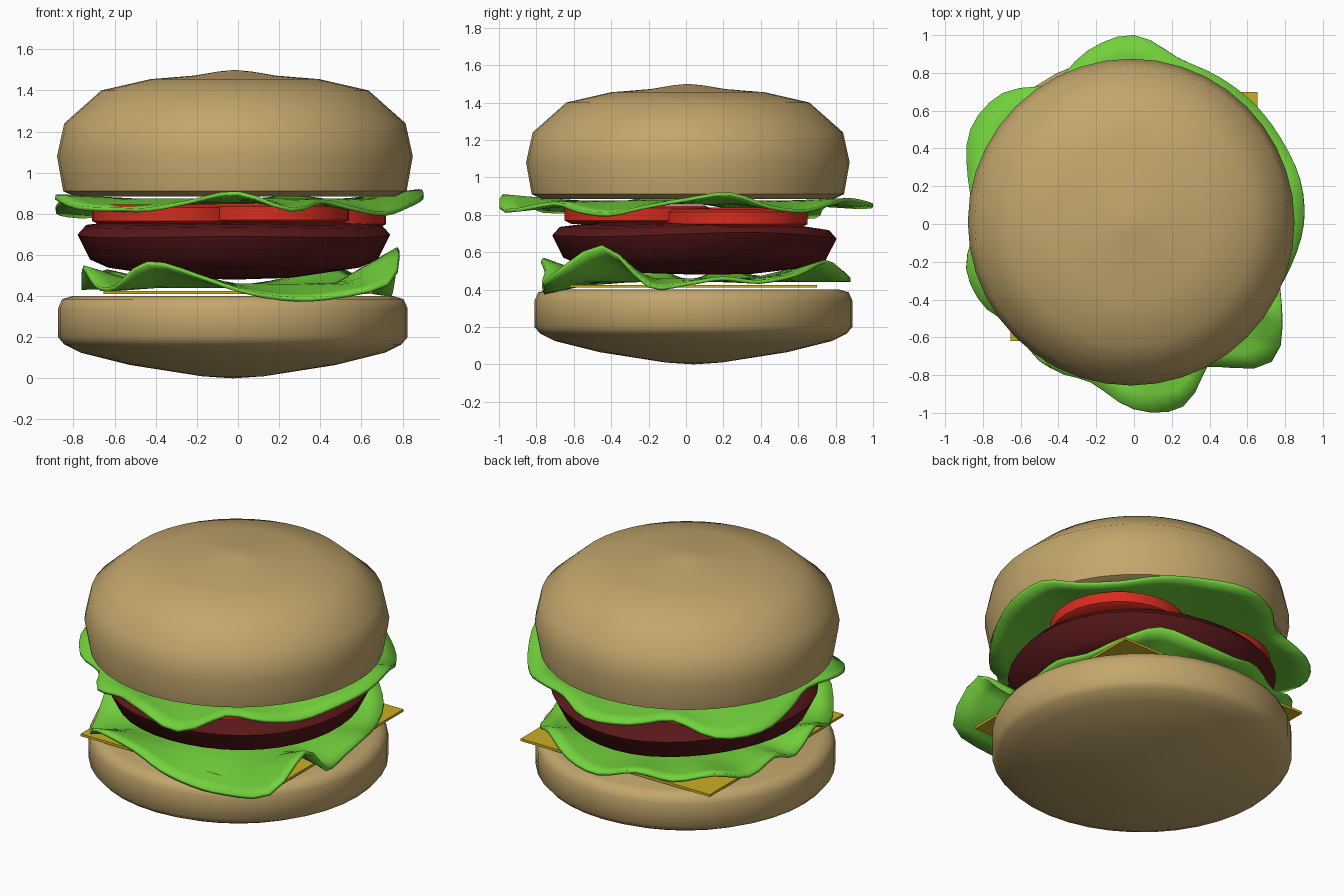
import bpy, bmesh, math
from mathutils import Vector

cube = bpy.data.objects.get("Cube")
if cube:
    bpy.data.objects.remove(cube, do_unlink=True)


def material(name, colour):
    mat = bpy.data.materials.new(name)
    mat.use_nodes = True
    mat.diffuse_color = (*colour, 1)
    shader = next(n for n in mat.node_tree.nodes if n.type == 'BSDF_PRINCIPLED')
    shader.inputs["Base Color"].default_value = (*colour, 1)
    return mat


bun_tan = material("bun tan", (.54, .38, .15))
leaf_green = material("leaf green", (.17, .64, .045))
tomato_red = material("tomato red", (.68, .025, .013))
patty_brown = material("patty brown", (.1, .009, .01))
cheese_yellow = material("cheese yellow", (.6, .43, .02))


def finish(name, bm, mat, angle):
    """Turn a bmesh into a shaded object with one colour."""
    mesh = bpy.data.meshes.new(name)
    bm.to_mesh(mesh)
    bm.free()
    mesh.materials.append(mat)
    obj = bpy.data.objects.new(name, mesh)
    bpy.context.collection.objects.link(obj)
    bpy.ops.object.select_all(action='DESELECT')
    obj.select_set(True)
    bpy.context.view_layer.objects.active = obj
    bpy.ops.object.shade_smooth_by_angle(angle=math.radians(angle))
    return obj


def skin(rings):
    """Join closed rings of points into a surface, merging poles."""
    bm = bmesh.new()
    loops = [[bm.verts.new(p) for p in ring] for ring in rings]
    for low, high in zip(loops, loops[1:]):
        count = len(low)
        for i in range(count):
            j = (i + 1) % count
            bm.faces.new((low[i], low[j], high[j], high[i]))
    bmesh.ops.remove_doubles(bm, verts=bm.verts, dist=.0005)
    bmesh.ops.recalc_face_normals(bm, faces=bm.faces)
    return bm


def lathe(name, profile, centre, mat, angle=50, segments=40, wobble=0):
    """Revolve (radius, height) points about a vertical axis."""
    rings = []
    for r, z in profile:
        ring = []
        for i in range(segments):
            a = math.tau * i / segments
            lift = wobble * r * (math.sin(3 * a) + math.cos(2 * a))
            ring.append(Vector((centre[0] + r * math.cos(a),
                                centre[1] + r * math.sin(a), z + lift)))
        rings.append(ring)
    return finish(name, skin(rings), mat, angle)


def smooth_loop(values, steps):
    """Catmull-Rom interpolation around a closed list of values."""
    n = len(values)
    result = []
    for i in range(n):
        a, b, c, d = (values[(i + k) % n] for k in (-1, 0, 1, 2))
        for s in range(steps):
            t = s / steps
            result.append(b + t / 2 * (c - a + t * (2 * a - 5 * b + 4 * c - d
                          + t * (3 * (b - c) + d - a))))
    return result


def lettuce(name, base, radii, heights):
    """A thin leaf whose rim follows evenly spaced radii and heights."""
    radii, heights = smooth_loop(radii, 3), smooth_loop(heights, 3)
    count = len(radii)
    rings = []
    for f in (0, .3, .6, .7, .8, .9, 1):
        bend = max(0, (f - .6) / .4)
        rings.append([Vector((f * r * math.cos(math.tau * i / count),
                              f * r * math.sin(math.tau * i / count),
                              base + bend * (h - base)))
                      for i, (r, h) in enumerate(zip(radii, heights))])
    leaf = finish(name, skin(rings), leaf_green, 60)
    solid = leaf.modifiers.new("thickness", 'SOLIDIFY')
    solid.thickness = .02
    solid.offset = 0
    return leaf


# Buns
lathe("bottom_bun",
      [(0, 0), (.15, .01), (.5, .065), (.74, .125), (.82, .165), (.85, .2),
       (.85, .34), (.83, .385), (.78, .4), (0, .4)],
      (-.025, .04), bun_tan)
lathe("top_bun",
      [(0, .885), (.78, .885), (.835, .91), (.865, 1.08), (.83, 1.24),
       (.65, 1.4), (.41, 1.455), (.2, 1.472), (.08, 1.492), (0, 1.5)],
      (-.015, .01), bun_tan)

# Cheese slice
bm = bmesh.new()
bmesh.ops.create_cube(bm, size=1)
for v in bm.verts:
    v.co = (v.co.x * 1.31, v.co.y * 1.32 + .04, v.co.z * .015 + .418)
finish("cheese_slice", bm, cheese_yellow, 30)

# Patty with a slightly uneven edge
lathe("patty",
      [(0, .48), (.3, .49), (.62, .535), (.7, .57), (.76, .69),
       (.72, .735), (.6, .75), (.3, .77), (0, .775)],
      (-.02, .045), patty_brown, wobble=.012)

# Tomato slices, each resting at a slightly different height
slices = {"front_right": (-.32, -.25, .75), "front_left": (.15, -.26, .755),
          "back_left": (.33, .26, .735), "back_right": (-.29, .25, .745)}
for place, (x, y, z) in slices.items():
    lathe("tomato_" + place,
          [(0, z), (.36, z), (.39, z + .015), (.39, z + .08),
           (.36, z + .095), (0, z + .095)],
          (x, y), tomato_red, segments=32)

# Lettuce leaves, rims listed counter-clockwise from the left side
lettuce("lower_lettuce", .45,
        [.74, .76, .78, .84, .86, .88, .88, .85, .84, .9, .85, .78,
         .76, .78, .8, .85, .88, .78, .77, .79, .87, 1.03, .9, .78],
        [.43, .46, .44, .48, .55, .48, .45, .5, .46, .52, .46, .5,
         .44, .54, .45, .44, .56, .5, .43, .39, .39, .46, .63, .42])
lettuce("upper_lettuce", .865,
        [.9, .91, .9, .9, .9, .91, 1, .95, .86, .98, 1, .91,
         .84, .92, .9, .8, .88, .87, .98, 1, .82, .82, .83, .86],
        [.88, .91, .84, .82, .86, .88, .85, .84, .85, .79, .8, .84,
         .88, .88, .83, .82, .82, .86, .9, .82, .86, .82, .8, .84])
